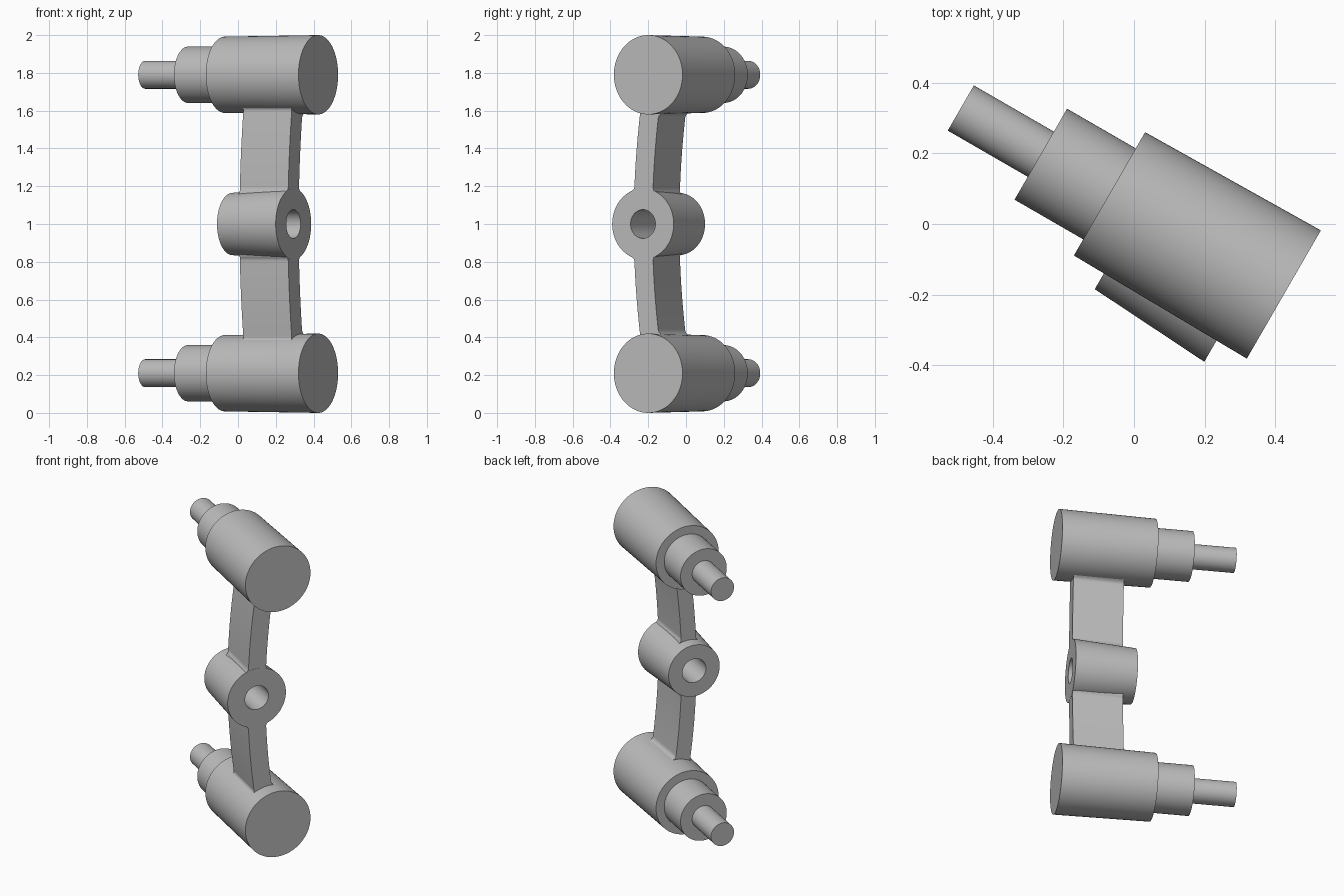
import bpy, bmesh
from math import sin, cos, pi, sqrt, radians
from mathutils import Vector

cube = bpy.data.objects.get("Cube")
if cube:
    bpy.data.objects.remove(cube, do_unlink=True)

# Single grey metal colour
metal = bpy.data.materials.new("grey metal")
metal.use_nodes = True
GREY = (0.5, 0.5, 0.5, 1)
metal.diffuse_color = GREY
metal.node_tree.nodes["Principled BSDF"].inputs["Base Color"].default_value = GREY

# Shared frame: s runs along the pin axis, u runs sideways, z is up
AXIS = Vector((-cos(radians(30)), sin(radians(30)), 0))
SIDE = Vector((sin(radians(30)), cos(radians(30)), 0))
ORIGIN = Vector((0.425, -0.2, 0))
MID, REACH = 1.0, 0.79          # hub height, hub to pin distance
HUB_U, FACE, FILLET = -0.09, 0.1, 0.025


def place(s, u, z):
    return ORIGIN + AXIS * s + SIDE * u + Vector((0, 0, z))


def finish(name, bm):
    bmesh.ops.recalc_face_normals(bm, faces=bm.faces)
    mesh = bpy.data.meshes.new(name)
    bm.to_mesh(mesh)
    bm.free()
    mesh.materials.append(metal)
    obj = bpy.data.objects.new(name, mesh)
    bpy.context.collection.objects.link(obj)
    bpy.ops.object.select_all(action='DESELECT')
    obj.select_set(True)
    bpy.context.view_layer.objects.active = obj
    bpy.ops.object.shade_smooth_by_angle(angle=radians(30))


def bridge(bm, a, b):
    n = len(a)
    for i in range(n):
        j = (i + 1) % n
        bm.faces.new((a[i], a[j], b[j], b[i]))


def turned(name, profile, u, z, bored=False, sides=72):
    """Revolve (s, radius) points; cap the ends, or join them if bored."""
    bm = bmesh.new()
    rings = []
    for s, r in profile:
        angles = [2 * pi * k / sides for k in range(sides)]
        rings.append([bm.verts.new(place(s, u + r * cos(t), z + r * sin(t)))
                      for t in angles])
    for a, b in zip(rings, rings[1:]):
        bridge(bm, a, b)
    if bored:
        bridge(bm, rings[-1], rings[0])
    else:
        bm.faces.new(rings[0])
        bm.faces.new(rings[-1])
    finish(name, bm)


def flare(height, radius, offset):
    """Extra width where the arm blends into a round boss."""
    f = FILLET
    top = sqrt((radius + f) ** 2 - (offset + f) ** 2)
    t = min(max(top - height, 0), f * top / (radius + f))
    return f - sqrt(f * f - t * t)


def arm(name, sign, steps=120):
    bm = bmesh.new()
    rows = []
    for k in range(steps + 1):
        h = 0.1 + 0.6 * k / steps
        centre = HUB_U + 0.114 * h * h      # gentle bow
        row = []
        # front and back edges differ slightly because of the draft
        for s, half, hub_r, pin_r, order in (
                (FACE + 0.001, 0.057, 0.188, 0.208, (-1, 1)),
                (FACE + 0.302, 0.048, 0.169, 0.203, (1, -1))):
            for way in order:
                u = centre + way * half
                extra = flare(h, hub_r, way * (u - HUB_U))
                extra += flare(REACH - h, pin_r, way * u)
                row.append(bm.verts.new(
                    place(s, u + way * extra, MID + sign * h)))
        rows.append(row)
    for a, b in zip(rows, rows[1:]):
        bridge(bm, a, b)
    bm.faces.new(rows[0])
    bm.faces.new(rows[-1])
    finish(name, bm)


# Stepped pins and arms, above and below the hub
pin = [(0, 0.21), (0.571, 0.202), (0.571, 0.149), (0.796, 0.149),
       (0.796, 0.074), (1.058, 0.074)]
for label, sign in (("upper", 1), ("lower", -1)):
    turned(label + "_stepped_pin", pin, 0, MID + sign * REACH)
    arm(label + "_arm", sign)

# Bored centre hub
back = FACE + 0.372
turned("centre_hub", [(FACE, 0.076), (FACE, 0.188), (back, 0.165), (back, 0.076)],
       HUB_U, MID, bored=True)
